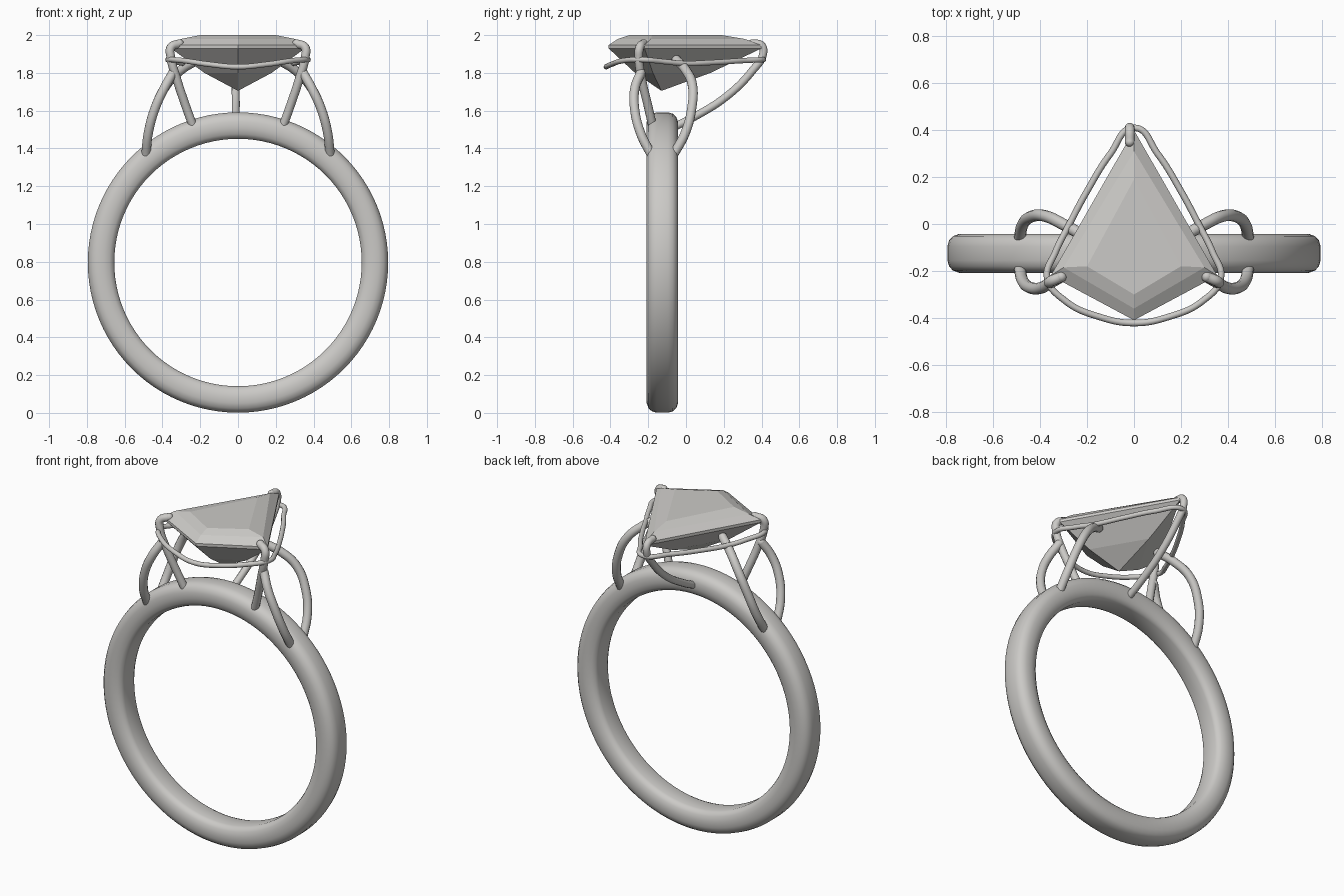
import bpy, bmesh, math
from mathutils import Vector

cube = bpy.data.objects.get("Cube")
if cube:
    bpy.data.objects.remove(cube)


def material(name, rgb):
    m = bpy.data.materials.new(name)
    m.use_nodes = True
    colour = (*rgb, 1)
    m.diffuse_color = colour
    m.node_tree.nodes["Principled BSDF"].inputs["Base Color"].default_value = colour
    return m


METAL = material("pale grey", (0.6, 0.59, 0.57))
BAND_Y, BAND_Z = -0.125, 0.796


def finish(bm, name, smooth=True):
    bmesh.ops.recalc_face_normals(bm, faces=bm.faces)
    for f in bm.faces:
        f.smooth = smooth
    mesh = bpy.data.meshes.new(name)
    bm.to_mesh(mesh)
    bm.free()
    mesh.materials.append(METAL)
    ob = bpy.data.objects.new(name, mesh)
    bpy.context.collection.objects.link(ob)
    return ob


def wire(name, points, radius, closed=False, rounded_tip=False):
    """Round wire through the points, with an optional ball at its last point."""
    curve = bpy.data.curves.new(name, "CURVE")
    curve.dimensions = "3D"
    curve.bevel_depth = radius
    curve.bevel_resolution = 4
    curve.resolution_u = 10
    curve.use_fill_caps = True
    spline = curve.splines.new("BEZIER")
    spline.bezier_points.add(len(points) - 1)
    spline.use_cyclic_u = closed
    for bp, co in zip(spline.bezier_points, points):
        bp.co = co
        bp.handle_left_type = bp.handle_right_type = "AUTO"
    helper = bpy.data.objects.new(name + "_path", curve)
    bpy.context.collection.objects.link(helper)
    deps = bpy.context.evaluated_depsgraph_get()
    mesh = bpy.data.meshes.new_from_object(helper.evaluated_get(deps))
    bm = bmesh.new()
    bm.from_mesh(mesh)
    bpy.data.objects.remove(helper)
    bpy.data.meshes.remove(mesh)
    if rounded_tip:
        ball = bmesh.ops.create_uvsphere(bm, u_segments=16, v_segments=10, radius=radius)
        bmesh.ops.translate(bm, verts=ball["verts"], vec=Vector(points[-1]))
    return finish(bm, name)


# Band: half profile (radius, half width) mirrored, then spun about the finger axis
half = [(0.655, 0.045), (0.662, 0.062), (0.68, 0.076), (0.71, 0.083),
        (0.745, 0.083), (0.772, 0.073), (0.788, 0.055), (0.795, 0.03)]
profile = half + [(r, -w) for r, w in reversed(half)]
bm = bmesh.new()
verts = [bm.verts.new((r, BAND_Y + w, BAND_Z)) for r, w in profile]
edges = [bm.edges.new((verts[i - 1], verts[i])) for i in range(len(verts))]
bmesh.ops.spin(bm, geom=verts + edges, cent=(0, BAND_Y, BAND_Z), axis=(0, 1, 0),
               angle=math.tau, steps=96, use_merge=True)
bmesh.ops.remove_doubles(bm, verts=bm.verts, dist=0.0005)
finish(bm, "band")

# Kite gem: stacked kite rings (back y, half width, side y, front y, height)
levels = [(0.19, 0.2, -0.18, -0.3, 2.0),
          (0.31, 0.3, -0.185, -0.36, 1.98),
          (0.4, 0.355, -0.22, -0.41, 1.947),
          (0.4, 0.355, -0.22, -0.41, 1.93),
          (0.13, 0.178, -0.175, -0.27, 1.8)]
bm = bmesh.new()
rings = [[bm.verts.new(co) for co in ((0, b, z), (-w, s, z), (0, f, z), (w, s, z))]
         for b, w, s, f, z in levels]
bm.faces.new(rings[0])
for upper, lower in zip(rings, rings[1:]):
    for i in range(4):
        bm.faces.new((upper[i - 1], upper[i], lower[i], lower[i - 1]))
culet = bm.verts.new((0, -0.13, 1.705))
for i in range(4):
    bm.faces.new((rings[-1][i - 1], rings[-1][i], culet))
finish(bm, "kite_gem", smooth=False)

# Gallery wire: right half mirrored into a closed loop under the gem's edge
side = [(0.1, 0.3, 1.865), (0.2, 0.14, 1.855), (0.28, -0.01, 1.85),
        (0.335, -0.12, 1.86), (0.37, -0.23, 1.87), (0.29, -0.33, 1.865),
        (0.15, -0.395, 1.845)]
loop = ([(0, 0.41, 1.87)] + side + [(0, -0.422, 1.832)]
        + [(-x, y, z) for x, y, z in reversed(side)])
wire("gallery_wire", loop, 0.014, closed=True)

# Back prong
wire("back_prong", [(-0.012, -0.07, 1.51), (-0.012, 0.04, 1.565), (-0.012, 0.22, 1.68),
                    (-0.015, 0.35, 1.81), (-0.018, 0.408, 1.9), (-0.018, 0.4, 1.945),
                    (-0.018, 0.35, 1.957)], 0.021, rounded_tip=True)

# Side prongs and shoulder loops, one of each per side
for label, s in (("left", 1), ("right", -1)):
    wire(label + "_prong", [(s * x, y, z) for x, y, z in (
        (0.235, -0.175, 1.51), (0.275, -0.2, 1.62), (0.325, -0.235, 1.77),
        (0.355, -0.25, 1.88), (0.355, -0.245, 1.935), (0.31, -0.225, 1.955))],
        0.023, rounded_tip=True)
    wire(label + "_back_shoulder", [(s * x, y, z) for x, y, z in (
        (0.488, -0.07, 1.36), (0.475, -0.005, 1.48), (0.44, 0.03, 1.61),
        (0.375, 0.033, 1.74), (0.295, -0.005, 1.82), (0.215, -0.05, 1.868))],
        0.025, rounded_tip=True)
    wire(label + "_front_shoulder", [(s * x, y, z) for x, y, z in (
        (0.488, -0.18, 1.36), (0.475, -0.24, 1.48), (0.44, -0.272, 1.61),
        (0.39, -0.27, 1.72), (0.345, -0.24, 1.8))],
        0.025, rounded_tip=True)
